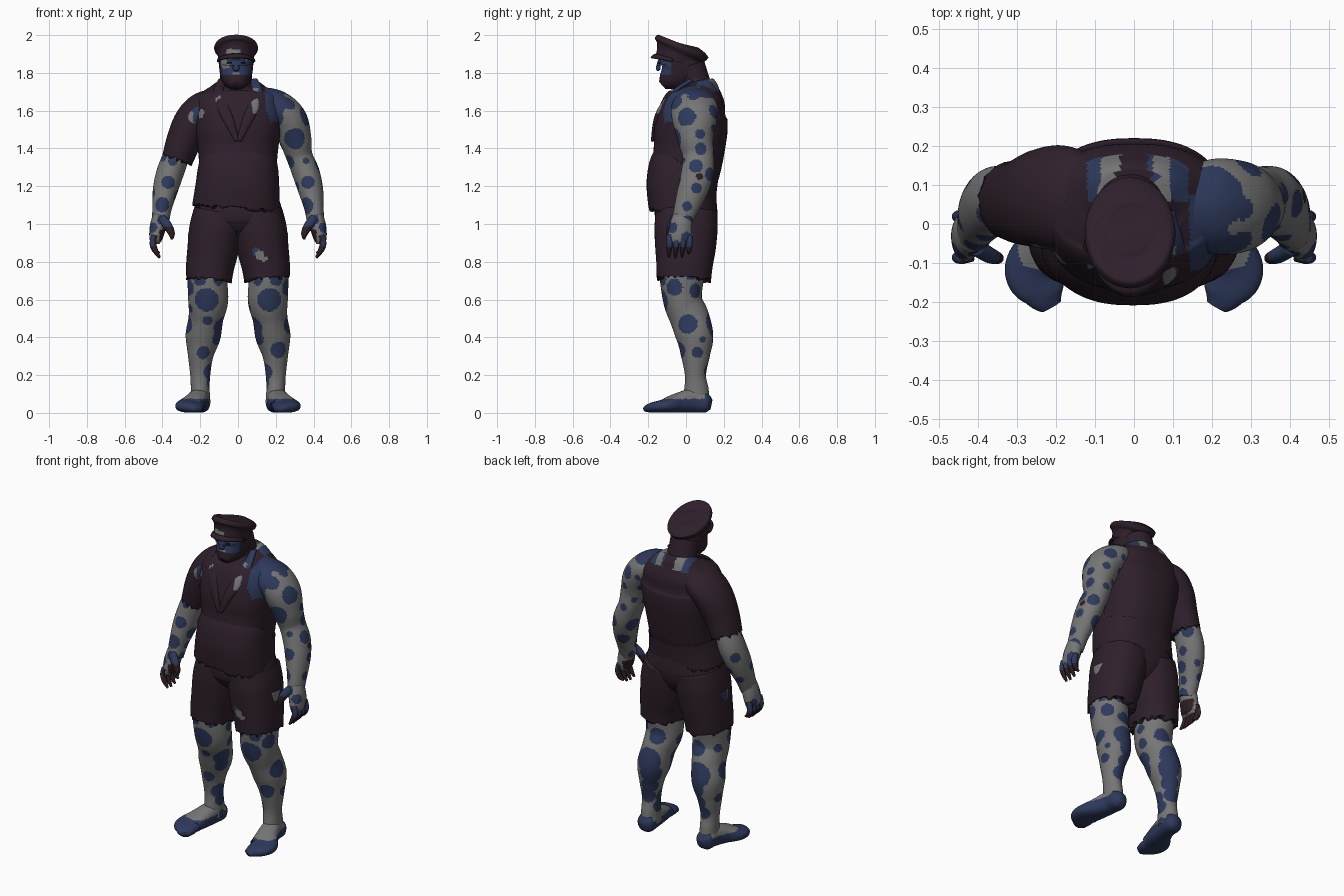
import bpy, bmesh, math, random
from mathutils import Vector


def material(name, rgb):
    m = bpy.data.materials.new(name)
    m.diffuse_color = (*rgb, 1)
    return m


CLOTH = material("plum cloth", (0.027, 0.014, 0.024))
SKIN = material("grey skin", (0.18, 0.18, 0.18))
BLUE = material("blue patches", (0.027, 0.041, 0.106))
NAIL = material("dark maroon", (0.028, 0.013, 0.018))


def finish(name, bm, mats):
    bmesh.ops.recalc_face_normals(bm, faces=bm.faces)
    me = bpy.data.meshes.new(name)
    bm.to_mesh(me)
    bm.free()
    for m in mats:
        me.materials.append(m)
    for p in me.polygons:
        p.use_smooth = True
    ob = bpy.data.objects.new(name, me)
    bpy.context.collection.objects.link(ob)
    return ob


def catmull(a, b, c, d, t):
    return [0.5 * (2 * q + (r - p) * t + (2 * p - 5 * q + 4 * r - s) * t * t
                   + (3 * q - p - 3 * r + s) * t ** 3) for p, q, r, s in zip(a, b, c, d)]


def loft(name, rings, mats, s=1, n=32, steps=6, ref="Y", power=2.0, ragged=0.0, seed=1):
    """Tube through rings of (x, y, z, side radius, depth radius); ragged roughens the last ring."""
    rng = random.Random(seed)
    pts = []
    for i in range(len(rings) - 1):
        quad = [rings[min(max(i + k, 0), len(rings) - 1)] for k in (-1, 0, 1, 2)]
        pts += [catmull(*quad, k / steps) for k in range(steps)]
    pts.append(rings[-1])
    pts = [(Vector((p[0] * s, p[1], p[2])), p[3], p[4]) for p in pts]
    axis = Vector((0, 1, 0)) if ref == "Y" else Vector((0, 0, 1))
    bm = bmesh.new()
    rows = []
    for i, (c, rx, ry) in enumerate(pts):
        t = (pts[min(i + 1, len(pts) - 1)][0] - pts[max(i - 1, 0)][0]).normalized()
        side = t.cross(axis).normalized()
        up = side.cross(t)
        row = []
        for k in range(n):
            a = 2 * math.pi * k / n
            ca, sa = math.cos(a), math.sin(a)
            u = math.copysign(abs(ca) ** (2 / power), ca) * rx
            v = math.copysign(abs(sa) ** (2 / power), sa) * ry
            jag = t * rng.uniform(-ragged, ragged) if i == len(pts) - 1 else Vector()
            row.append(bm.verts.new(c + side * u + up * v + jag))
        rows.append(row)
    for a, b in zip(rows, rows[1:]):
        for k in range(n):
            bm.faces.new((a[k], a[(k + 1) % n], b[(k + 1) % n], b[k]))
    for row, p in ((rows[0], pts[0]), (rows[-1], pts[-1])):
        mid = bm.verts.new(p[0])
        for k in range(n):
            bm.faces.new((row[k], row[(k + 1) % n], mid))
    return finish(name, bm, mats)


def paint(ob, rule):
    for p in ob.data.polygons:
        p.material_index = rule(p.center)


def near(c, marks):
    return any((c - Vector(m[:3])).length < m[3] for m in marks)


def spots(ob, seed, count, fixed, dark=()):
    """Scatter separate round patches over the skin, besides a few fixed ones."""
    rng = random.Random(seed)
    marks = list(fixed)
    for _ in range(count * 12):
        c, r = rng.choice(ob.data.polygons).center, rng.uniform(0.018, 0.047)
        if len(marks) < count and all((c - Vector(m[:3])).length > r + m[3] + 0.016 for m in marks):
            marks.append((*c, r))
    paint(ob, lambda c: 2 if near(c, dark) else int(near(c, marks)))


LEG = [(.165, 0, .95, .1, .12), (.165, -.02, .75, .103, .12), (.158, -.018, .6, .106, .103),
       (.17, .02, .5, .092, .104), (.186, .047, .4, .092, .098), (.198, .05, .3, .067, .076),
       (.2, .05, .2, .053, .056), (.2, .055, .12, .05, .065), (.2, .055, .05, .055, .07)]
FOOT = [(.2, .135, .045, .02, .025), (.2, .11, .05, .05, .049), (.205, .04, .064, .054, .063),
        (.225, -.04, .053, .064, .053), (.252, -.12, .036, .08, .035), (.23, -.18, .027, .054, .026),
        (.212, -.212, .02, .028, .015)]
ARM = [(.10, .05, 1.66, .07, .09), (.2, .045, 1.62, .09, .122), (.27, .045, 1.55, .096, .118),
       (.303, .05, 1.45, .086, .095), (.325, .065, 1.36, .07, .083), (.36, .06, 1.27, .072, .086),
       (.385, .035, 1.18, .066, .08), (.403, 0, 1.08, .051, .064), (.41, -.025, 1.0, .044, .052)]
ARM_SLIM = [(x - .03, y, z, a * .82, b * .9) for x, y, z, a, b in ARM[:4]] + ARM[4:]

for s, side in ((1, "left"), (-1, "right")):
    # legs and feet
    leg = loft(side + "_leg", LEG, [SKIN, BLUE], s, 80, 18)
    spots(leg, 5 + s, 32, [
        (s * .165, -.11, .6, .063), (s * .2, -.12, .71, .038), (s * .1, -.12, .71, .035),
        (s * .09, -.02, .46, .055), (s * .1, -.01, .40, .045), (s * .26, .01, .47, .052),
        (s * .26, .06, .32, .03), (s * .17, .13, .46, .075), (s * .15, .13, .38, .065),
        (s * .14, .08, .6, .05), (s * .155, .03, .22, .045), (s * .155, .05, .16, .04),
        (s * .19, .1, .23, .045), (s * .17, .11, .3, .05), (s * .25, -.06, .665, .045)])
    foot = loft(side + "_foot", FOOT, [BLUE, SKIN], s, 48, 12, "Z", 2.4)
    paint(foot, lambda c: int(c.z > .074 and c.y < .1))
    # ragged shorts leg with a small torn patch on one side
    leg_cloth = loft(side + "_shorts_leg", [(.10, .003, 1.06, .135, .164), (.118, 0, .97, .14, .167),
                     (.132, -.003, .87, .136, .16), (.147, -.008, .78, .128, .149),
                     (.153, -.011, .71, .121, .144)], [CLOTH, SKIN, BLUE], s, 64, 14, power=2.25,
                     ragged=.016, seed=s + 3)
    if s > 0:
        paint(leg_cloth, lambda c: 1 if near(c, [(.115, -.16, .835, .026), (.135, -.155, .815, .018)])
              else int(near(c, [(.1, -.16, .85, .026)])) * 2)
    # arms
    arm = loft(side + "_arm", ARM if s > 0 else ARM_SLIM, [SKIN, BLUE, NAIL], s, 80, 18)
    spots(arm, 12 + s, 32, [
        (s * .16, -.06, 1.65, .1), (s * .18, -.075, 1.56, .06), (s * .2, .07, 1.71, .09),
        (s * .3, -.05, 1.45, .058), (s * .36, .0, 1.57, .052), (s * .37, -.03, 1.22, .035),
        (s * .4, .08, 1.4, .035), (s * .27, -.05, 1.64, .04), (s * .28, .04, 1.67, .03)],
        [(.425, .07, 1.25, .022)] if s > 0 else ())
    # hand: palm, four fingers, thumb
    palm = loft(side + "_palm", [(.41, -.02, 1.04, .042, .052), (.425, -.028, .98, .043, .06),
                (.435, -.035, .92, .034, .062), (.435, -.035, .895, .02, .05)], [SKIN, BLUE, NAIL], s, 40, 9)
    paint(palm, lambda c: 2 if abs(c.x) < .415 and c.z < .97 else
          int(near(c, [(s * .45, -.07, .98, .03), (s * .46, 0, .93, .028), (s * .4, -.07, 1.02, .03)])))
    for k in range(4):
        y = -.086 + .035 * k
        tip = .825 + (.0, -.005, .0, .02)[k]
        finger = loft(f"{side}_finger_{k + 1}", [(.44, y, .94, .018, .017), (.45, y, .895, .018, .016),
                      (.437, y - .003, .858, .015, .013), (.415, y - .005, tip, .006, .006)],
                      [NAIL, BLUE], s, 16, 6)
        paint(finger, lambda c: int(c.z > .88 and abs(c.x) > .444))
    thumb = loft(side + "_thumb", [(.405, -.06, 1.03, .025, .022), (.372, -.08, .99, .024, .02),
                 (.352, -.088, .95, .018, .015), (.35, -.09, .918, .006, .006)], [NAIL, BLUE], s, 20, 6)
    paint(thumb, lambda c: int(c.z > .985))
    # open lapels, one torn down to the skin
    lapel = loft(side + "_lapel", [(.085, .03, 1.76, .02, .012), (.1, -.06, 1.7, .03, .014),
                 (.085, -.12, 1.63, .032, .014), (.05, -.16, 1.55, .027, .012),
                 (.005, -.178, 1.44, .012, .008)], [CLOTH, SKIN, BLUE], s, 32, 16)
    if s > 0:
        paint(lapel, lambda c: 0 if c.z < 1.585 or c.x < .07 + (1.66 - c.z) * .1 else
              (2 if c.z > 1.72 or c.x > .108 else 1))

# short sleeve over one arm
loft("sleeve", [(.09, .06, 1.65, .07, .105), (.18, .068, 1.615, .087, .133), (.24, .066, 1.55, .094, .127),
                (.283, .058, 1.45, .093, .112), (.32, .06, 1.345, .083, .1)],
     [CLOTH], -1, 48, 9, ragged=.014, seed=8)

# seat of the shorts
loft("shorts_seat", [(0, 0, 1.14, .215, .16), (0, 0, 1.06, .236, .166), (0, .003, 1.01, .225, .157),
                     (0, .003, .96, .15, .13), (0, .0, .92, .05, .09)], [CLOTH], 1, 48, 8, power=2.3)

# vest body, with bare patches by the neck and chest
vest = loft("vest", [(0, .07, 1.76, .095, .07), (0, .074, 1.725, .15, .1), (0, .065, 1.67, .215, .145),
                     (0, .042, 1.6, .234, .18), (0, .026, 1.5, .228, .194), (0, .017, 1.4, .213, .188),
                     (0, .002, 1.31, .206, .184), (0, -.012, 1.28, .214, .188),
                     (-.003, -.022, 1.2, .222, .187), (-.01, -.02, 1.09, .232, .178)],
            [CLOTH, SKIN, BLUE], 1, 96, 12, power=2.45, ragged=.016, seed=4)


def vest_rule(c):
    if c.z > 1.705 and c.y > .06 and abs(c.x - .01) < .13:
        return 1 if abs(c.x + .06) < .025 or abs(c.x - .07) < .022 else 0 if abs(c.x) < .035 else 2
    if near(c, [(-.2, -.09, 1.585, .024), (-.075, -.15, 1.59, .016), (.045, -.17, 1.53, .018),
                (-.1, -.11, 1.66, .016)]):
        return 1
    return 2 if c.x > .142 + max(0, 1.62 - c.z) * .4 and c.z > 1.54 and c.y < .07 else 0


paint(vest, vest_rule)

# neck and head: bearded jaw, dark hair, patchy face
neck = loft("neck", [(-.005, .07, 1.68, .1, .085), (-.01, .045, 1.76, .086, .08),
                     (-.01, .02, 1.84, .085, .08)], [CLOTH, BLUE], 1, 40, 8)
paint(neck, lambda c: int(c.z < 1.76 and c.y > .03 and abs(c.x) > .04))
head = loft("head", [(-.01, -.125, 1.733, .035, .026), (-.01, -.1, 1.755, .062, .055),
                     (-.01, -.058, 1.79, .082, .098), (-.01, -.033, 1.83, .09, .12),
                     (-.01, -.035, 1.87, .09, .116), (-.01, -.045, 1.905, .085, .105)],
            [CLOTH, BLUE, SKIN], 1, 80, 12)


def face_rule(c):
    if c.z < 1.79 or c.z > 1.882 or c.y > -.08:
        return 0
    if near(c, [(-.08, -.11, 1.85, .03), (-.06, -.13, 1.838, .02), (.06, -.125, 1.815, .019),
                (.05, -.13, 1.872, .012)]) or abs(c.x + .01) < .02 and abs(c.z - 1.796) < .005:
        return 2
    return 1


paint(head, face_rule)
loft("nose", [(-.01, -.14, 1.868, .01, .008), (-.01, -.145, 1.84, .013, .011),
              (-.01, -.147, 1.822, .018, .012), (-.01, -.142, 1.812, .012, .007)], [BLUE], 1, 16, 4)
for s, side in ((1, "left"), (-1, "right")):
    loft(side + "_eye", [(-.01 + .026 * s, -.147, 1.853, .005, .004), (-.01 + .048 * s, -.134, 1.853, .005, .004)],
         [CLOTH], 1, 12, 2, "Z")

# tilted peaked cap
cap = loft("cap", [(-.01, -.05, 1.86, .095, .115), (-.01, -.036, 1.9, .098, .124),
                   (-.01, -.027, 1.922, .114, .146), (-.01, -.021, 1.938, .115, .15),
                   (-.01, -.016, 1.95, .1, .13), (-.01, -.015, 1.953, .05, .06)],
           [CLOTH, SKIN], 1, 80, 8)
paint(cap, lambda c: int(c.y < -.12 and abs(c.x + .025) < .038 and 1.903 < c.z < 1.926))
bm = bmesh.new()
arcs = []
for k in range(25):
    a = math.radians(-80 + 160 * k / 24)
    sa, ca = math.sin(a), math.cos(a)
    arcs.append([bm.verts.new((-.01 + sa * r, -.05 - ca * d, z + .03 * ca))
                 for r, d, z in ((.088, .1, 1.875), (.102, .126, 1.866), (.104, .138, 1.854))])
for p, q in zip(arcs, arcs[1:]):
    for j in range(2):
        bm.faces.new((p[j], q[j], q[j + 1], p[j + 1]))
peak = finish("cap_peak", bm, [CLOTH])
mod = peak.modifiers.new("thickness", "SOLIDIFY")
mod.thickness = .01
